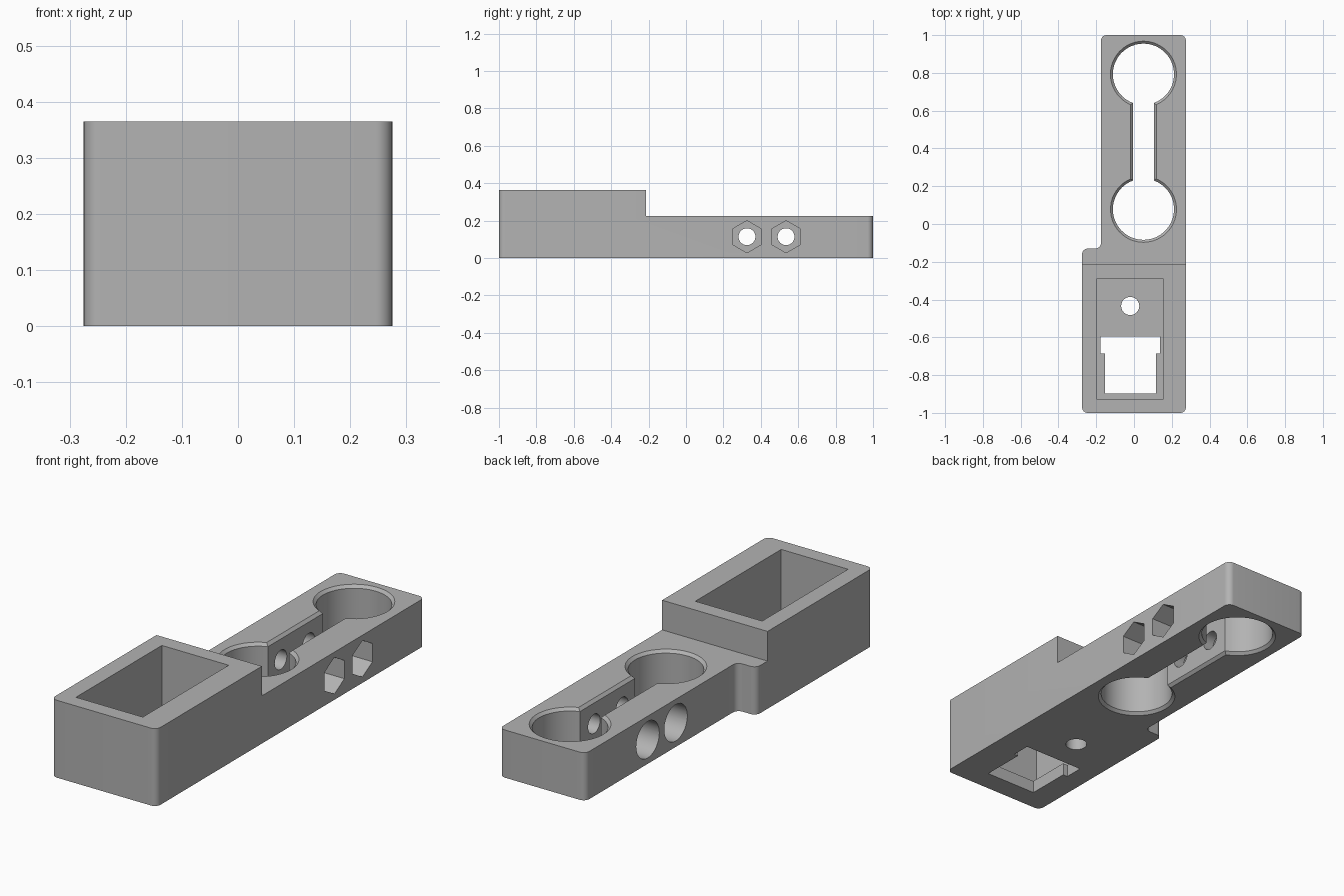
import bpy, bmesh, math
from mathutils import Vector, Matrix

cube = bpy.data.objects.get("Cube")
if cube:
    bpy.data.objects.remove(cube, do_unlink=True)

grey = bpy.data.materials.new("plain_grey")
grey.use_nodes = True
colour = (0.45, 0.45, 0.45, 1)
grey.diffuse_color = colour
grey.node_tree.nodes["Principled BSDF"].inputs["Base Color"].default_value = colour


def loft(name, levels):
    """Solid through matching outlines, given as (z, outline) from bottom to top."""
    bm = bmesh.new()
    rings = [[bm.verts.new((x, y, z)) for x, y in outline] for z, outline in levels]
    for low, high in zip(rings, rings[1:]):
        for i in range(len(low)):
            j = (i + 1) % len(low)
            bm.faces.new((low[i], low[j], high[j], high[i]))
    bm.faces.new(rings[0][::-1])
    bm.faces.new(rings[-1])
    bmesh.ops.recalc_face_normals(bm, faces=bm.faces)
    mesh = bpy.data.meshes.new(name)
    bm.to_mesh(mesh)
    bm.free()
    mesh.materials.append(grey)
    ob = bpy.data.objects.new(name, mesh)
    bpy.context.collection.objects.link(ob)
    return ob


def prism(name, outline, z0, z1):
    return loft(name, [(z0, outline), (z1, outline)])


def rect(x0, x1, y0, y1):
    return [(x0, y0), (x1, y0), (x1, y1), (x0, y1)]


def ring(x, y, r, n, turn=0):
    angles = [turn + math.tau * i / n for i in range(n)]
    return [(x + r * math.cos(a), y + r * math.sin(a)) for a in angles]


def rounded(points, r, steps=8):
    """Fillet every right-angled corner of an outline."""
    out = []
    for i, p in enumerate(points):
        p = Vector(p)
        a = (Vector(points[i - 1]) - p).normalized() * r
        b = (Vector(points[(i + 1) % len(points)]) - p).normalized() * r
        for k in range(steps + 1):
            t = math.pi / 2 * k / steps
            out.append(tuple(p + a * (1 - math.sin(t)) + b * (1 - math.cos(t))))
    return out


def keyhole(offset, steps=40):
    """Two round openings joined by a slot."""
    r, w = 0.162 + offset, 0.055 + offset
    gap = math.asin(w / r)
    out = []
    for y, start in ((0.793, -math.pi / 2), (0.078, math.pi / 2)):
        for k in range(steps + 1):
            a = start + gap + (math.tau - 2 * gap) * k / steps
            out.append((0.05 + r * math.cos(a), y + r * math.sin(a)))
    return out


def cross_bore(name, outline, x0, x1):
    """Prism lying along x; its outline is given in y and z."""
    ob = prism(name, outline, x0, x1)
    ob.data.transform(Matrix(((0, 0, 1, 0), (1, 0, 0, 0), (0, 1, 0, 0), (0, 0, 0, 1))))
    return ob


# Body outline: wide front block with a narrower arm behind it
outline = [(-0.275, -1), (0.275, -1), (0.275, 1), (-0.175, 1), (-0.175, -0.13), (-0.275, -0.13)]
body = prism("mount_body", rounded(outline, 0.03), 0, 0.365)

# Lower arm level, deep front pocket and openings in its floor
cutters = [
    prism("arm_level_cut", rect(-1, 1, -0.215, 2), 0.225, 1),
    prism("pocket_cut", rect(-0.196, 0.153, -0.928, -0.288), 0.06, 1),
    prism("floor_hole_cut", ring(-0.02, -0.434, 0.048, 40), -0.1, 0.1),
    prism("floor_window_cut", [
        (-0.153, -0.897), (0.116, -0.897), (0.116, -0.685), (0.138, -0.685),
        (0.138, -0.595), (-0.177, -0.595), (-0.177, -0.685), (-0.153, -0.685)], -0.1, 0.1),
]

# Keyhole opening, chamfered at both rims
c, over, top = 0.013, 0.01, 0.225
cutters.append(loft("keyhole_cut", [
    (-over, keyhole(c + over)), (c, keyhole(0)),
    (top - c, keyhole(0)), (top + over, keyhole(c + over))]))

# Clamp bolt holes: hexagonal nut pockets on one side, round head pockets on the other
for i, y in enumerate((0.326, 0.535)):
    z = 0.114
    cutters += [
        cross_bore(f"bolt_cut_{i}", ring(y, z, 0.045, 40), -1, 1),
        cross_bore(f"nut_cut_{i}", ring(y, z, 0.086, 6, math.pi / 2), 0.16, 1),
        cross_bore(f"head_cut_{i}", ring(y, z, 0.086, 48), -1, -0.06),
    ]

bpy.context.view_layer.objects.active = body
for cutter in cutters:
    mod = body.modifiers.new(cutter.name, "BOOLEAN")
    mod.operation = "DIFFERENCE"
    mod.solver = "EXACT"
    mod.object = cutter
    bpy.ops.object.modifier_apply(modifier=mod.name)
    bpy.data.objects.remove(cutter, do_unlink=True)

bpy.ops.object.select_all(action="DESELECT")
body.select_set(True)
bpy.ops.object.shade_smooth_by_angle(angle=math.radians(25))
